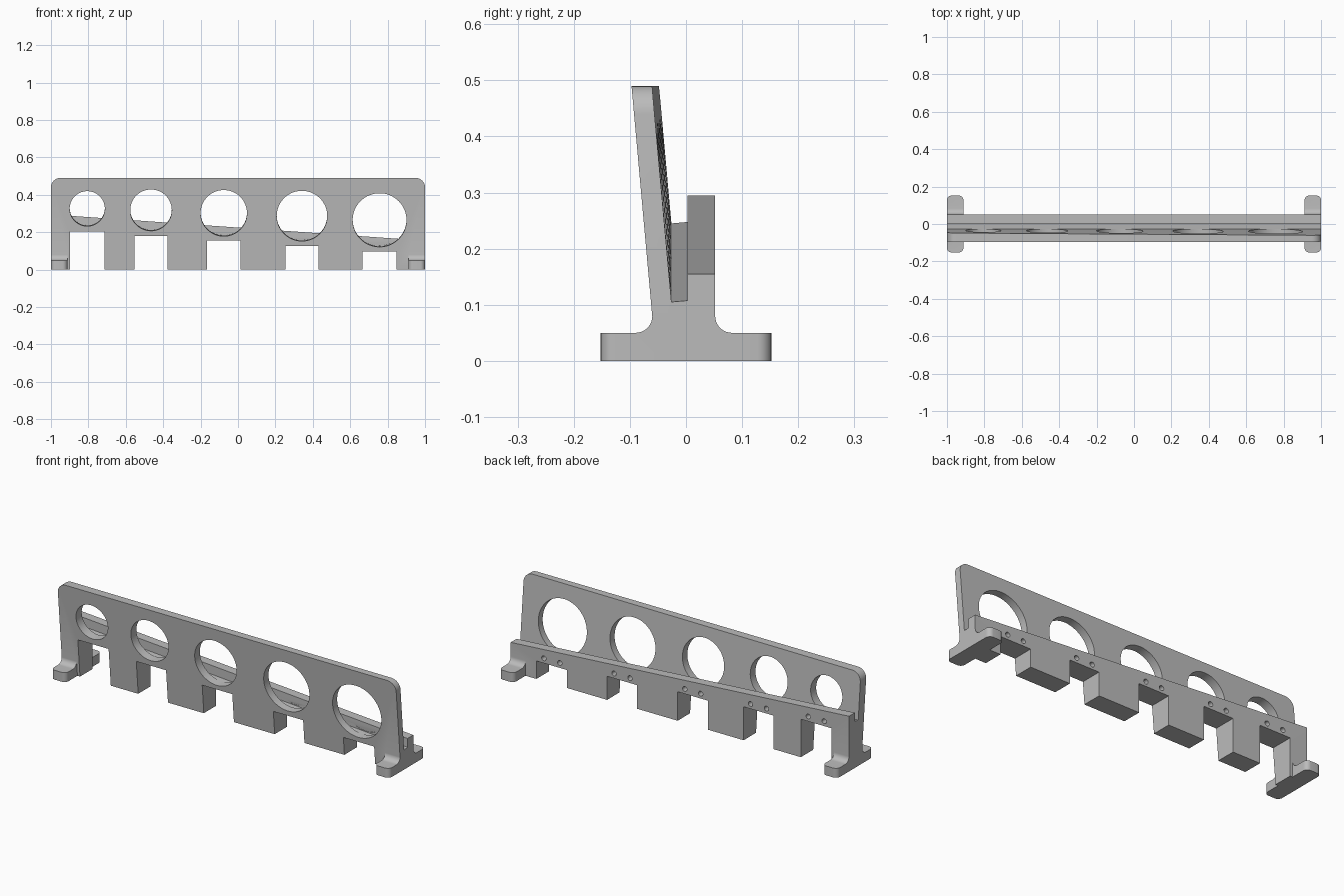
import bpy, bmesh
from math import pi, sin, cos, atan
from mathutils import Matrix, Vector

if "Cube" in bpy.data.objects:
    bpy.data.objects.remove(bpy.data.objects["Cube"])

LEAN = 0.09      # backward lean of the plate per unit of height
DROP = 0.14      # fall of the slot and rail from left end to right end
TOP = 0.49
RAIL_Y = 0.052

grey = bpy.data.materials.new("plain grey")
grey.use_nodes = True
grey.diffuse_color = (0.5, 0.5, 0.5, 1)
grey.node_tree.nodes["Principled BSDF"].inputs["Base Color"].default_value = (0.5, 0.5, 0.5, 1)


def make_object(name, bm):
    bmesh.ops.recalc_face_normals(bm, faces=bm.faces)
    mesh = bpy.data.meshes.new(name)
    bm.to_mesh(mesh)
    bm.free()
    mesh.materials.append(grey)
    obj = bpy.data.objects.new(name, mesh)
    bpy.context.collection.objects.link(obj)
    return obj


def loft(bm, x0, profile0, x1, profile1):
    """Solid between two matching (y, z) outlines."""
    a = [bm.verts.new((x0, y, z)) for y, z in profile0]
    b = [bm.verts.new((x1, y, z)) for y, z in profile1]
    n = len(a)
    faces = [bm.faces.new(a), bm.faces.new(b[::-1])]
    faces += [bm.faces.new((a[i], b[i], b[(i + 1) % n], a[(i + 1) % n])) for i in range(n)]
    return faces


def round_edges(bm, edges, radius):
    bmesh.ops.bevel(bm, geom=edges, offset=radius, segments=8, profile=0.5, affect='EDGES')


def cylinder(bm, start, direction, length, radius, sides):
    direction = Vector(direction).normalized()
    turn = direction.to_track_quat('Z', 'Y').to_matrix().to_4x4()
    middle = Vector(start) + direction * length / 2
    bmesh.ops.create_cone(bm, cap_ends=True, segments=sides, radius1=radius, radius2=radius,
                          depth=length, matrix=Matrix.Translation(middle) @ turn)


def apply_boolean(target, other, operation):
    mod = target.modifiers.new(operation.lower(), 'BOOLEAN')
    mod.object = other
    mod.operation = operation
    mod.solver = 'EXACT'
    with bpy.context.temp_override(object=target, active_object=target):
        bpy.ops.object.modifier_apply(modifier=mod.name)
    bpy.data.objects.remove(other)


# Body: leaning plate, sloping slot and back rail in one section
def section(drop):
    floor = 0.245 - drop
    return [(-0.053, 0), (RAIL_Y, 0), (RAIL_Y, 0.295 - drop), (0.003, 0.295 - drop),
            (0.003, floor + 0.0026), (-0.026, floor),
            (-0.026 - LEAN * (TOP - floor), TOP), (-0.053 - LEAN * TOP, TOP)]


bm = bmesh.new()
loft(bm, -1, section(0), 1, section(DROP))
corners = [e for e in bm.edges
           if all(v.co.z > TOP - 0.001 for v in e.verts)
           and abs(e.verts[0].co.x - e.verts[1].co.x) < 0.001]
round_edges(bm, corners, 0.05)
body = make_object("rack_body", bm)

# Each bay: centre x, notch half width, notch top, hole centre z, hole radius
bays = [(-0.806, 0.091, 0.203, 0.326, 0.094),
        (-0.465, 0.088, 0.179, 0.318, 0.111),
        (-0.076, 0.089, 0.155, 0.302, 0.124),
        (0.342, 0.088, 0.126, 0.287, 0.135),
        (0.757, 0.091, 0.096, 0.265, 0.144)]
bm = bmesh.new()
across = Vector((0, 1, LEAN))
for x, half, notch_top, z, radius in bays:
    # Notch through the base
    box = [(-0.3, -0.1), (0.3, -0.1), (0.3, notch_top), (-0.3, notch_top)]
    loft(bm, x - half, box, x + half, box)
    # Round opening square to the plate, ending inside the slot
    start = Vector((x, -0.053 - LEAN * z, z)) - across * 0.08
    cylinder(bm, start, across, (-0.008 - start.y) * across.length, radius, 64)
    # Pair of small blind holes in the rail
    for side in (-1, 1):
        cylinder(bm, (x + side * 0.047, RAIL_Y + 0.02, notch_top + 0.026), (0, -1, 0), 0.05, 0.013, 20)
apply_boolean(body, make_object("cutters", bm), 'DIFFERENCE')

# Feet: flat pads with filleted roots
steps = [i * pi / 16 for i in range(9)]
pad = [(-0.152, 0), (0.152, 0), (0.152, 0.05)]
pad += [(0.082 - 0.03 * sin(a), 0.08 - 0.03 * cos(a)) for a in steps]
pad += [(-0.09 + 0.03 * cos(a), 0.08 - 0.03 * sin(a)) for a in steps]
pad += [(-0.152, 0.05)]
bm = bmesh.new()
for x0, x1 in ((-1, -0.912), (0.912, 1)):
    loft(bm, x0, pad, x1, pad)
ends = [e for e in bm.edges
        if all(abs(v.co.y) > 0.15 for v in e.verts)
        and abs(e.verts[0].co.z - e.verts[1].co.z) > 0.04]
round_edges(bm, ends, 0.025)
apply_boolean(body, make_object("feet", bm), 'UNION')

# Smooth the round parts, keep edges crisp
bpy.ops.object.select_all(action='DESELECT')
body.select_set(True)
bpy.context.view_layer.objects.active = body
bpy.ops.object.shade_smooth_by_angle(angle=pi / 6)
